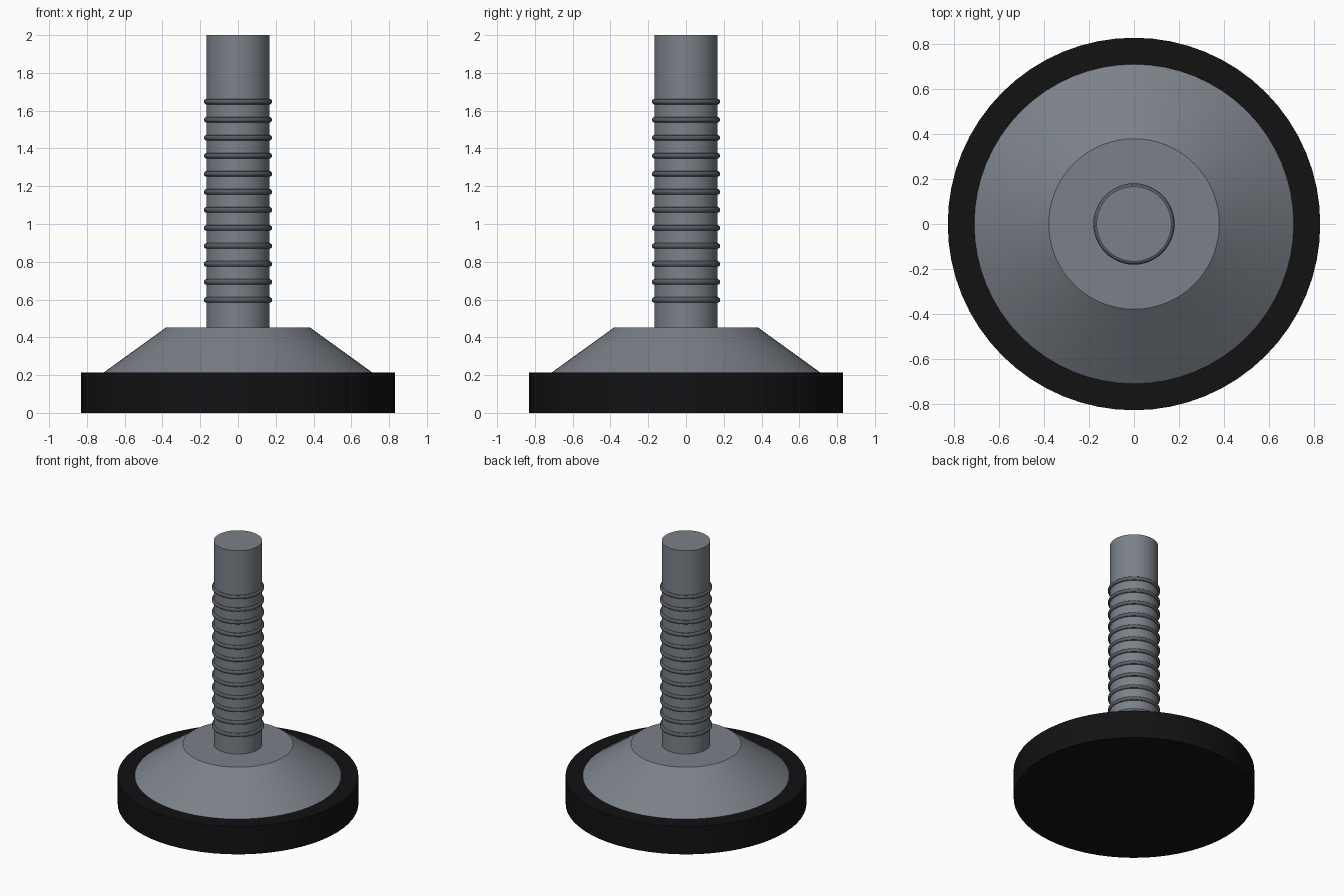
import bpy, math

if "Cube" in bpy.data.objects:
    bpy.data.objects.remove(bpy.data.objects["Cube"])


def material(name, rgb):
    m = bpy.data.materials.new(name)
    m.diffuse_color = (*rgb, 1)
    m.use_nodes = True
    m.node_tree.nodes["Principled BSDF"].inputs["Base Color"].default_value = m.diffuse_color
    return m


def finish(name, mat):
    ob = bpy.context.object
    ob.name = name
    ob.data.materials.append(mat)
    bpy.ops.object.shade_smooth_by_angle(angle=math.radians(30))
    return ob


def frustum(name, r1, r2, z1, z2, mat, sides=64):
    bpy.ops.mesh.primitive_cone_add(vertices=sides, radius1=r1, radius2=r2,
                                    depth=z2 - z1, location=(0, 0, (z1 + z2) / 2))
    return finish(name, mat)


steel = material("steel", (0.2, 0.22, 0.25))
dark_steel = material("dark_steel", (0.1, 0.11, 0.125))
rubber = material("rubber", (0.006, 0.006, 0.007))

# Rubber foot pad, sloped metal flange and stem
frustum("foot_pad", 0.83, 0.83, 0, 0.213, rubber)
frustum("flange", 0.712, 0.38, 0.213, 0.453, steel)
frustum("stem", 0.167, 0.167, 0.453, 2.0, steel, 48)

# Thread ridges along the stem
for i in range(12):
    bpy.ops.mesh.primitive_torus_add(major_radius=0.166, minor_radius=0.015,
                                     major_segments=48, minor_segments=12,
                                     location=(0, 0, 0.598 + i * 0.0954))
    finish(f"thread_ridge_{i + 1}", dark_steel)
